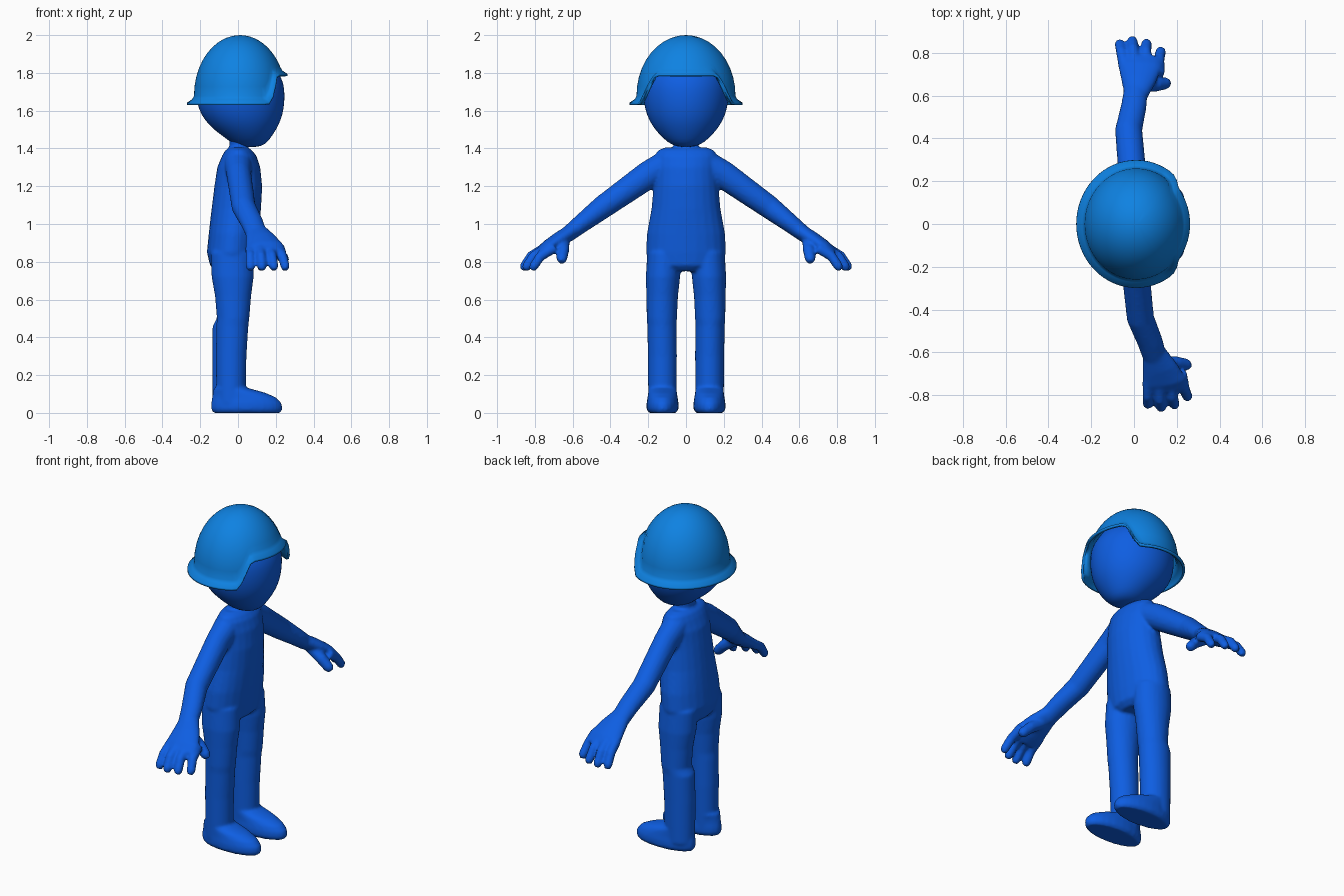
import bpy, bmesh, math
from mathutils import Vector

cube = bpy.data.objects.get("Cube")
if cube:
    bpy.data.objects.remove(cube, do_unlink=True)


def material(name, rgb):
    mat = bpy.data.materials.new(name)
    mat.use_nodes = True
    mat.diffuse_color = (*rgb, 1)
    bsdf = next(n for n in mat.node_tree.nodes if n.type == 'BSDF_PRINCIPLED')
    bsdf.inputs["Base Color"].default_value = (*rgb, 1)
    return mat


def finish(bm, name, mat):
    bmesh.ops.recalc_face_normals(bm, faces=bm.faces)
    mesh = bpy.data.meshes.new(name)
    bm.to_mesh(mesh)
    bm.free()
    mesh.materials.append(mat)
    for poly in mesh.polygons:
        poly.use_smooth = True
    obj = bpy.data.objects.new(name, mesh)
    bpy.context.collection.objects.link(obj)
    return obj


def loft(bm, sections, count=24):
    """Skin elliptical sections given as (centre, half axis, half axis)."""
    rings = []
    for centre, u, v in sections:
        angles = [2 * math.pi * i / count for i in range(count)]
        rings.append([bm.verts.new(centre + u * math.cos(a) + v * math.sin(a)) for a in angles])
    for low, high in zip(rings, rings[1:]):
        for i in range(count):
            j = (i + 1) % count
            bm.faces.new((low[i], low[j], high[j], high[i]))
    bm.faces.new(rings[0])
    bm.faces.new(rings[-1])


def stack(bm, rows, count=24):
    """Upright form from rows of (z, back x, front x, centre y, half width)."""
    loft(bm, [(Vector(((back + front) / 2, y, z)), Vector(((front - back) / 2, 0, 0)), Vector((0, half, 0)))
              for z, back, front, y, half in rows], count)


def tube(bm, points, radii, wide=Vector((1, 0, 0)), count=16):
    """Limb along points; radii are (along the wide axis, across it)."""
    pts = [Vector(p) for p in points]
    sections = []
    for i, p in enumerate(pts):
        along = (pts[min(i + 1, len(pts) - 1)] - pts[max(i - 1, 0)]).normalized()
        u = (wide - along * wide.dot(along)).normalized()
        sections.append((p, u * radii[i][0], along.cross(u) * radii[i][1]))
    loft(bm, sections, count)


blue = material("deep blue", (0.0044, 0.112, 0.76))
helmet_blue = material("helmet blue", (0.0044, 0.223, 0.76))

# Torso and neck
body = bmesh.new()
stack(body, [(.75, -.12, .06, 0, .13), (.78, -.148, .09, 0, .195), (.85, -.165, .1, 0, .212),
             (.95, -.155, .11, 0, .207), (1.08, -.14, .122, 0, .183), (1.2, -.125, .128, 0, .172),
             (1.3, -.11, .118, 0, .168), (1.36, -.085, .098, 0, .165), (1.39, -.068, .075, 0, .15),
             (1.405, -.045, .05, 0, .11)])
stack(body, [(1.34, -.05, .06, 0, .07), (1.41, -.045, .05, 0, .065), (1.5, -.05, .06, 0, .07)])

for s in (1, -1):
    # Leg
    k = .01 * s
    stack(body, [(.05, -.125 - k, .04, .125 * s, .075), (.3, -.127 - k, .045, .125 * s, .077),
                 (.46, -.125 - k, .055, .127 * s, .078), (.5, -.112, .06, .128 * s, .08),
                 (.62, -.122, .07, .126 * s, .084), (.72, -.14, .083, .122 * s, .091),
                 (.85, -.145, .08, .115 * s, .09)])
    # Foot
    stack(body, [(0, -.13, .225, .124 * s, .072), (.02, -.143, .236, .124 * s, .085),
                 (.05, -.143, .232, .124 * s, .085), (.08, -.138, .205, .124 * s, .08),
                 (.105, -.134, .15, .124 * s, .077), (.13, -.13, .06, .124 * s, .074)])

    def place(x, y, z):
        """Put an arm point on this side; the left arm swings further back."""
        return (x - (.19 * max(y - .15, 0) if s > 0 else 0), y * s, z)

    # Arm
    tube(body, [place(0, .09, 1.325), place(.005, .2, 1.26), place(.03, .44, 1.09),
                place(.075, .55, 1.005), place(.1, .63, .942)],
         [(.075, .075), (.066, .074), (.064, .062), (.06, .05), (.056, .042)])
    # Palm
    tube(body, [place(.095, .6, .965), place(.12, .67, .918), place(.14, .735, .875), place(.145, .775, .845)],
         [(.056, .04), (.083, .042), (.104, .038), (.1, .028)])
    # Fingers
    for base, tip, reach in ((.066, .065, .85), (.117, .127, .865), (.17, .19, .852), (.22, .25, .815)):
        tube(body, [place(base, reach - .12, .875), place((base + tip) / 2, reach - .045, .83),
                    place(tip, reach - .008, .775), place(tip, reach, .755)],
             [(.028, .028), (.026, .027), (.025, .025), (.016, .016)], count=12)
    # Thumb
    tube(body, [place(.13, .65, .91), place(.2, .65, .86), place(.245, .658, .815), place(.258, .66, .798)],
         [(.035, .035), (.032, .032), (.029, .029), (.018, .018)], wide=Vector((0, 1, 0)), count=12)

# Blend the body parts into one soft skin
body_obj = finish(body, "body", blue)
remesh = body_obj.modifiers.new("blend", 'REMESH')
remesh.mode = 'VOXEL'
remesh.voxel_size = .009
remesh.use_smooth_shade = True
soften = body_obj.modifiers.new("soften", 'SMOOTH')
soften.factor = .5
soften.iterations = 5

# Head
head = bmesh.new()
stack(head, [(1.407, .03, .1, 0, .03), (1.418, -.02, .14, 0, .075), (1.45, -.06, .17, 0, .118),
             (1.5, -.13, .203, 0, .165), (1.55, -.177, .228, 0, .197), (1.61, -.212, .244, 0, .219),
             (1.68, -.222, .249, 0, .228), (1.75, -.215, .243, 0, .226), (1.8, -.2, .216, 0, .21),
             (1.86, -.165, .175, 0, .17), (1.92, -.1, .11, 0, .11), (1.94, -.03, .04, 0, .03)], 32)
head_obj = finish(head, "head", blue)
head_obj.modifiers.new("round", 'SUBSURF').levels = 1

# Helmet: a dome whose rim lifts over the face and flares outward
helmet = bmesh.new()
segments, levels = 64, 10
crown = helmet.verts.new((.01, 0, 2))
columns = []
for i in range(segments):
    a = 2 * math.pi * i / segments
    off_front = math.degrees(min(a, 2 * math.pi - a))
    t = min(max((off_front - 36) / 22, 0), 1)
    rim = 1.787 - .152 * t * t * (3 - 2 * t)
    phi_end = math.acos((rim + .042 - 1.68) / .32)
    profile = [(math.sin(phi_end * n / levels), 0, 1.68 + .32 * math.cos(phi_end * n / levels))
               for n in range(1, levels + 1)]
    edge = profile[-1][0]
    profile += [(edge, .01, rim + .025), (edge, .036, rim + .008), (edge, .037, rim - .004)]
    columns.append([helmet.verts.new((.01 + (.243 * r + flare) * math.cos(a),
                                      (.262 * r + flare) * math.sin(a), z)) for r, flare, z in profile])
for i, col in enumerate(columns):
    nxt = columns[(i + 1) % segments]
    helmet.faces.new((crown, col[0], nxt[0]))
    for n in range(len(col) - 1):
        helmet.faces.new((col[n], col[n + 1], nxt[n + 1], nxt[n]))
helmet_obj = finish(helmet, "helmet", helmet_blue)
shell = helmet_obj.modifiers.new("shell", 'SOLIDIFY')
shell.thickness = .014
shell.offset = -1
